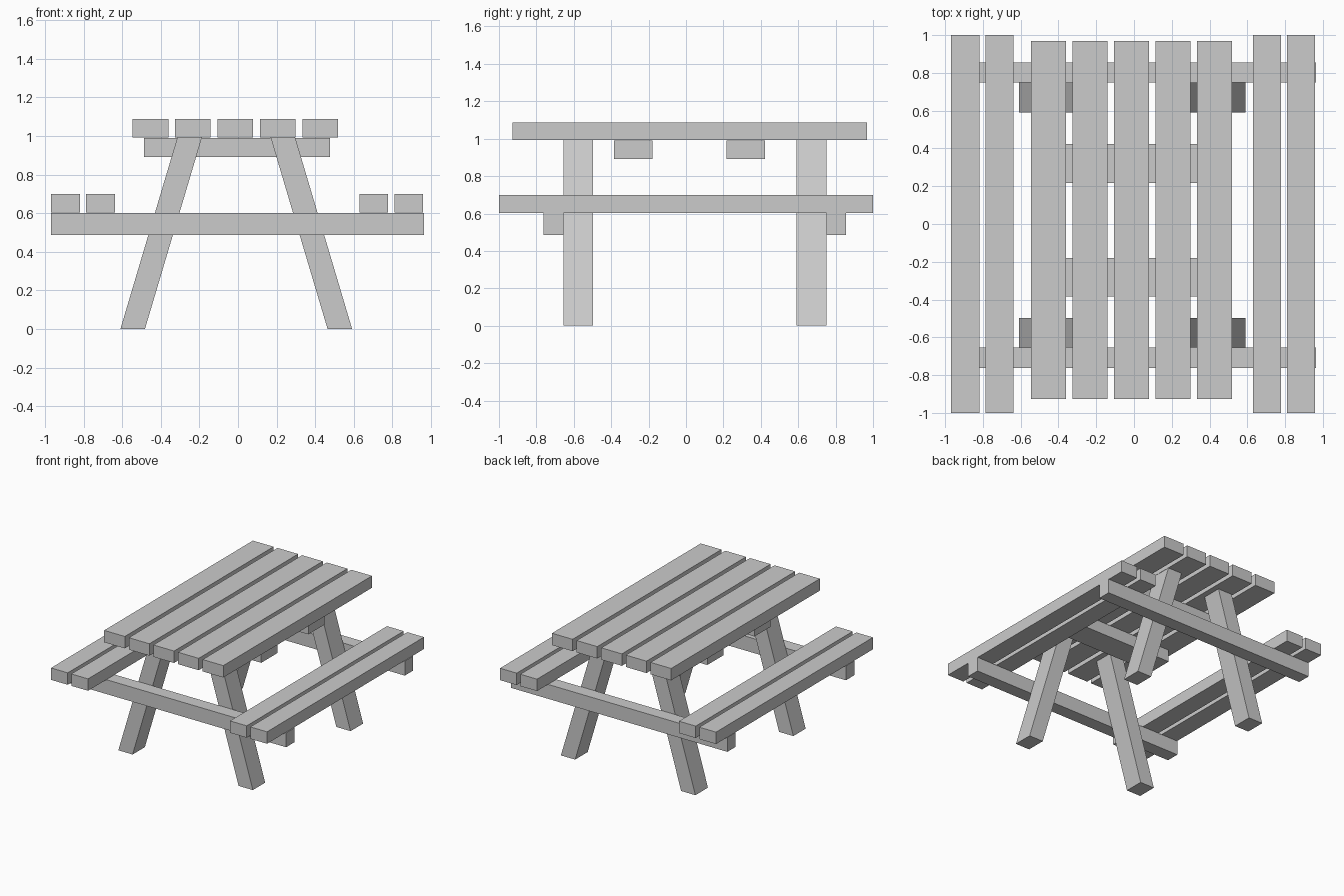
import bpy

if "Cube" in bpy.data.objects:
    bpy.data.objects.remove(bpy.data.objects["Cube"])


def prism(name, bottom, top, y, z):
    """Board with x range `bottom` at z[0] and x range `top` at z[1]."""
    verts = [(x, yy, zz) for zz, xs in zip(z, (bottom, top))
             for x, yy in ((xs[0], y[0]), (xs[1], y[0]), (xs[1], y[1]), (xs[0], y[1]))]
    faces = [(3, 2, 1, 0), (4, 5, 6, 7)]
    faces += [(i, (i + 1) % 4, (i + 1) % 4 + 4, i + 4) for i in range(4)]
    mesh = bpy.data.meshes.new(name)
    mesh.from_pydata(verts, [], faces)
    obj = bpy.data.objects.new(name, mesh)
    bpy.context.collection.objects.link(obj)
    return obj


def board(name, x, y, z):
    return prism(name, x, x, y, z)


# Tabletop planks
for i in range(5):
    x0 = -0.545 + i * 0.2197
    board(f"tabletop_plank_{i + 1}", (x0, x0 + 0.184), (-0.927, 0.968), (0.992, 1.088))

# Bench seat planks, two per side
for i, x0 in enumerate((-0.968, -0.787, 0.629, 0.81)):
    board(f"bench_plank_{i + 1}", (x0, x0 + 0.149), (-1, 1), (0.604, 0.70))

# Short battens under the tabletop
for side, y in (("front", (-0.384, -0.179)), ("back", (0.216, 0.423))):
    board(f"{side}_tabletop_batten", (-0.486, 0.476), y, (0.892, 0.99))

# Long beams carrying the benches, bolted outside the legs
for side, y in (("front", (-0.762, -0.655)), ("back", (0.75, 0.856))):
    board(f"{side}_bench_beam", (-0.968, 0.963), y, (0.486, 0.602))

# Splayed legs, mirrored about the table's centre line
CX = -0.009
for end, y in (("front", (-0.655, -0.498)), ("back", (0.59, 0.75))):
    for side, s in (("left", -1), ("right", 1)):
        foot = sorted((CX + s * 0.473, CX + s * 0.6))
        head = sorted((CX + s * 0.178, CX + s * 0.305))
        prism(f"{end}_{side}_leg", foot, head, y, (0, 0.992))
